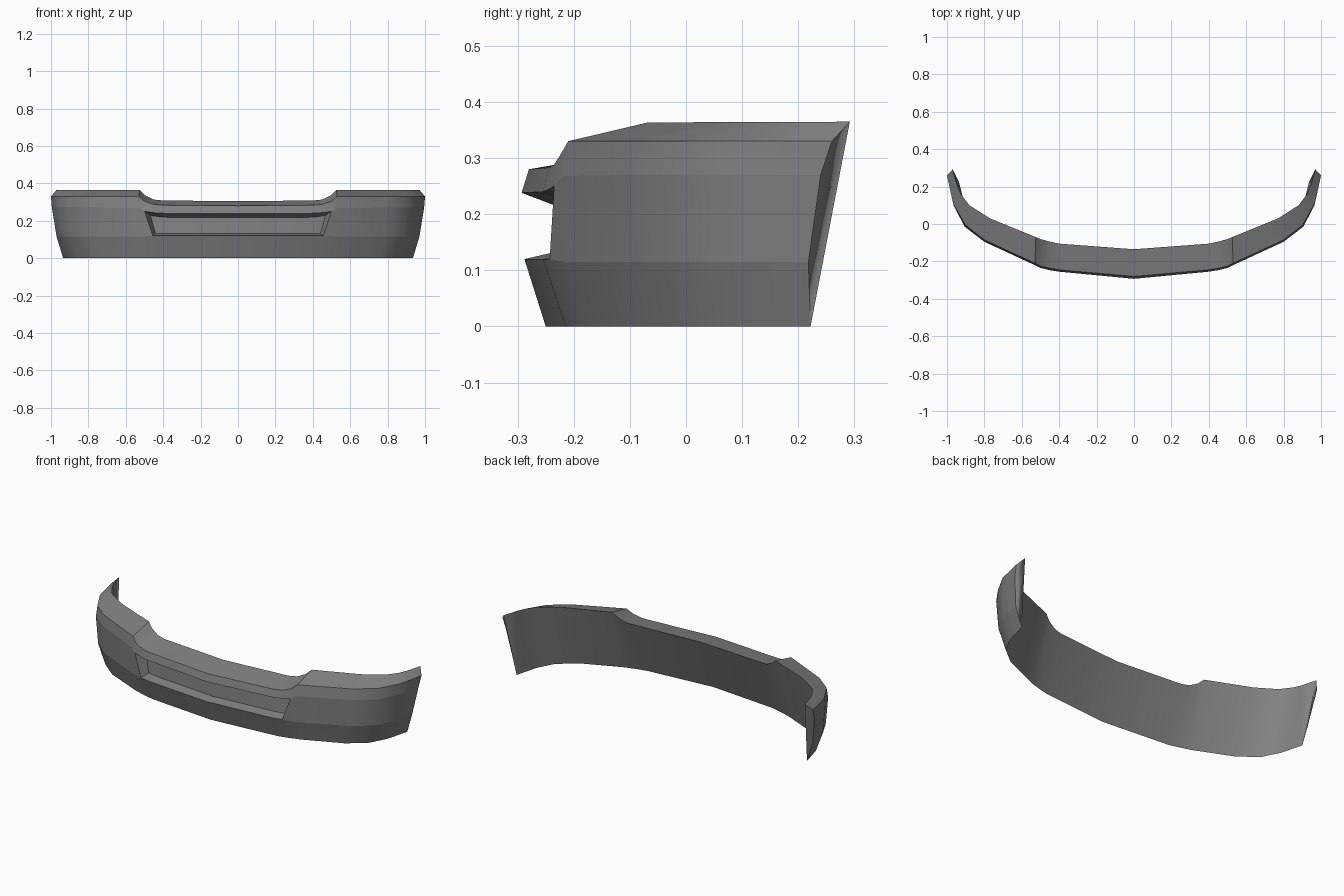
import bpy
import bmesh
from mathutils import Vector

default = bpy.data.objects.get("Cube")
if default:
    bpy.data.objects.remove(default, do_unlink=True)

# One flat grey
grey = bpy.data.materials.new("mid grey")
grey.use_nodes = True
colour = (0.22, 0.22, 0.22, 1)
grey.diffuse_color = colour
grey.node_tree.nodes["Principled BSDF"].inputs["Base Color"].default_value = colour

# Lengthwise lines of the left half, from the middle to the end
bottom_edge = [(0, -.25, 0), (.4, -.215, 0), (.43, -.208, 0), (.45, -.204, 0), (.53, -.18, 0),
               (.75, -.085, 0), (.85, -.005, 0), (.9, .09, 0), (.918, .155, 0), (.935, .222, 0)]
waist = [(0, -.288, .12), (.4, -.255, .12), (.43, -.248, .12), (.455, -.243, .12), (.53, -.215, .115),
         (.79, -.095, .115), (.89, -.015, .115), (.945, .09, .115), (.958, .155, .115), (.97, .218, .115)]
shoulder = [(0, -.293, .238), (.4, -.255, .24), (.45, -.247, .243), (.5, -.235, .25), (.53, -.22, .268),
            (.8, -.095, .27), (.905, -.015, .27), (.965, .1, .27), (.98, .17, .27), (.995, .24, .27)]
rim = [(0, -.28, .28), (.4, -.245, .283), (.45, -.236, .287), (.5, -.225, .304), (.53, -.21, .33),
       (.8, -.085, .33), (.902, -.005, .33), (.967, .11, .33), (.984, .185, .33), (1, .26, .33)]
inner_rim = [(0, -.135, .305), (.4, -.105, .308), (.45, -.094, .313), (.495, -.082, .335), (.525, -.07, .363),
             (.77, .03, .364), (.88, .1, .364), (.925, .16, .364), (.945, .205, .364), (.97, .292, .365)]
RECESS_END = 3

bm = bmesh.new()


def line(points):
    return [bm.verts.new(p) for p in points]


def strip(low, high):
    for i in range(len(low) - 1):
        bm.faces.new((low[i], low[i + 1], high[i + 1], high[i]))


def pushed_in(points, shrink, back, up):
    return [Vector((x * shrink, y + back, z + up)) for x, y, z in points[:RECESS_END + 1]]


def sharpen(row):
    for a, b in zip(row, row[1:]):
        edge = bm.edges.get((a, b))
        if edge:
            edge.smooth = False


rows = [line(p) for p in (bottom_edge, waist, shoulder, rim, inner_rim)]
low, mid, high, top, inner = rows

# Outer skin, top shelf, sloping back wall and end cap
strip(low, mid)
strip(mid[RECESS_END:], high[RECESS_END:])
strip(high, top)
strip(top, inner)
strip(inner, low)
bm.faces.new((low[-1], mid[-1], high[-1], top[-1], inner[-1]))

# Recessed front opening: ledge, back panel, lip underside and flank
ledge = line(pushed_in(waist, .97, .052, .012))
roof = line(pushed_in(shoulder, .935, .058, -.022))
strip(mid[:RECESS_END + 1], ledge)
strip(ledge, roof)
strip(roof, high[:RECESS_END + 1])
bm.faces.new((mid[RECESS_END], high[RECESS_END], roof[-1], ledge[-1]))

# Smooth along the length, crisp across the bends
bmesh.ops.recalc_face_normals(bm, faces=bm.faces)
for face in bm.faces:
    face.smooth = True
for row in rows + [ledge, roof]:
    sharpen(row)
for row in rows:
    sharpen([r[-1] for r in rows])
sharpen([mid[RECESS_END], high[RECESS_END], roof[-1], ledge[-1], mid[RECESS_END]])
sharpen([top[RECESS_END + 1], inner[RECESS_END + 1]])

mesh = bpy.data.meshes.new("front_bumper")
bm.to_mesh(mesh)
bm.free()
mesh.materials.append(grey)
bumper = bpy.data.objects.new("front_bumper", mesh)
bpy.context.collection.objects.link(bumper)

# Mirror to the right half
mirror = bumper.modifiers.new("right_half", 'MIRROR')
mirror.use_clip = True
mirror.merge_threshold = 0.0005
